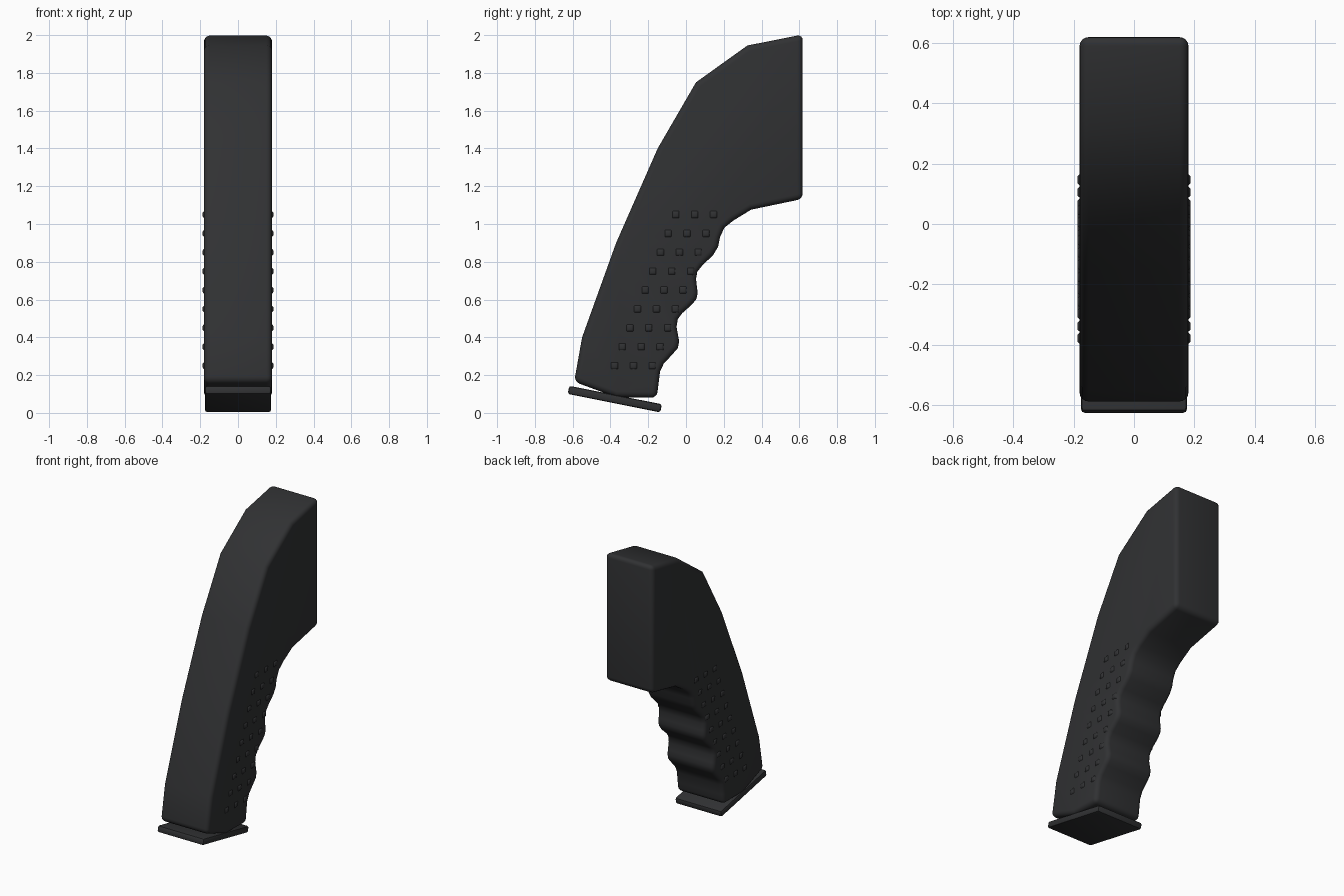
import bpy, bmesh, math

if "Cube" in bpy.data.objects:
    bpy.data.objects.remove(bpy.data.objects["Cube"])

mat = bpy.data.materials.new("dark_polymer")
mat.diffuse_color = (0.03, 0.031, 0.033, 1)
mat.use_nodes = True
mat.node_tree.nodes["Principled BSDF"].inputs["Base Color"].default_value = mat.diffuse_color


def finish(ob, width, segments, angle=45):
    ob.data.materials.append(mat)
    bev = ob.modifiers.new("rounded_edges", 'BEVEL')
    bev.width = width
    bev.segments = segments
    bev.limit_method = 'ANGLE'
    bev.angle_limit = math.radians(angle)
    bev.use_clamp_overlap = False
    for p in ob.data.polygons:
        p.use_smooth = True
    bpy.ops.object.select_all(action='DESELECT')
    ob.select_set(True)
    bpy.context.view_layer.objects.active = ob
    bpy.ops.object.modifier_apply(modifier=bev.name)
    bpy.ops.object.shade_smooth_by_angle(angle=math.radians(35))


def new_object(name, bm):
    me = bpy.data.meshes.new(name)
    bmesh.ops.recalc_face_normals(bm, faces=bm.faces)
    bm.to_mesh(me)
    bm.free()
    ob = bpy.data.objects.new(name, me)
    bpy.context.collection.objects.link(ob)
    return ob


# Grip body: side profile (y, z) with finger grooves, extruded across x
back = [(-0.592, 0.165), (-0.55, 0.40), (-0.37, 0.90), (-0.15, 1.40),
        (0.053, 1.75), (0.325, 1.945), (0.618, 2.003)]
fingers = [(0.618, 1.133), (0.345, 1.076), (0.25, 1.018), (0.203, 0.98),
           (0.18, 0.93), (0.17, 0.88), (0.143, 0.835), (0.088, 0.782),
           (0.06, 0.748), (0.053, 0.71), (0.058, 0.665), (0.062, 0.635),
           (0.055, 0.603), (0.03, 0.572), (-0.02, 0.528), (-0.044, 0.495),
           (-0.05, 0.455), (-0.042, 0.41), (-0.036, 0.378), (-0.044, 0.342),
           (-0.072, 0.31), (-0.118, 0.26), (-0.137, 0.22), (-0.146, 0.15)]
base = [(-0.155, 0.08), (-0.37, 0.083)]
bm = bmesh.new()
face = bm.faces.new([bm.verts.new((-0.18, y, z)) for y, z in back + fingers + base])
ext = bmesh.ops.extrude_face_region(bm, geom=[face])
bmesh.ops.translate(bm, vec=(0.36, 0, 0),
                    verts=[v for v in ext["geom"] if isinstance(v, bmesh.types.BMVert)])
finish(new_object("grip_body", bm), 0.03, 4)

# Tilted base plate
bm = bmesh.new()
bmesh.ops.create_cube(bm, size=1)
bmesh.ops.scale(bm, vec=(0.35, 0.50, 0.044), verts=bm.verts)
plate = new_object("base_plate", bm)
finish(plate, 0.012, 2)
plate.location = (0, -0.377, 0.073)
plate.rotation_euler.x = -math.radians(11.3)

# Raised texture studs on both sides, rows following the grip's slant
bm = bmesh.new()
for side in (-1, 1):
    for row in range(9):
        for col in range(3):
            verts = bmesh.ops.create_cube(bm, size=1)["verts"]
            for v in verts:
                outer = v.co.x * side > 0
                half = 0.024 if outer else 0.044
                v.co = (side * (0.187 if outer else 0.175),
                        -0.378 + 0.1 * col + 0.0405 * row + v.co.y * half,
                        0.25 + 0.1 * row + v.co.z * half)
finish(new_object("texture_studs", bm), 0.002, 1, 40)
